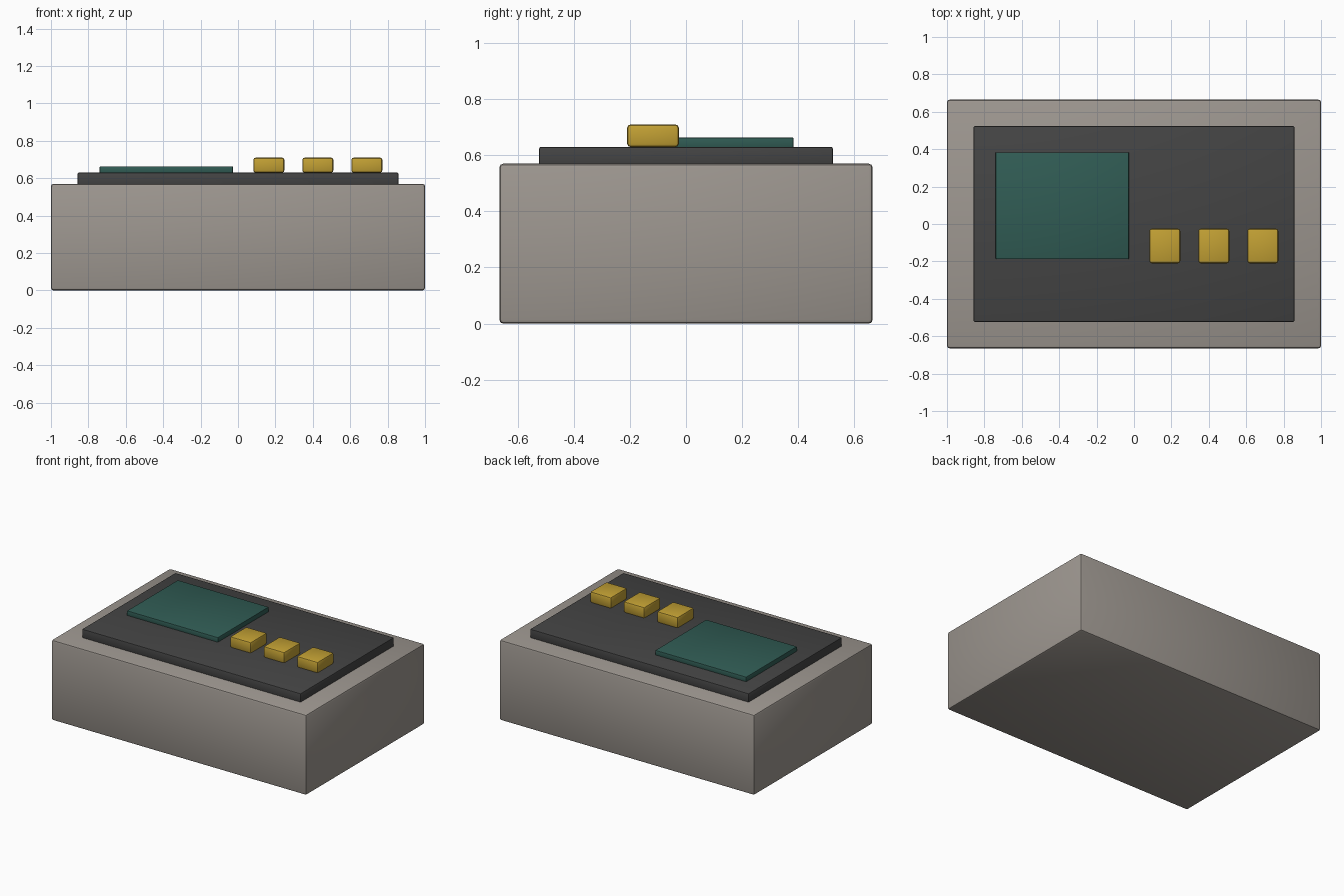
import bpy
from math import radians

cube = bpy.data.objects.get("Cube")
if cube:
    bpy.data.objects.remove(cube, do_unlink=True)


def material(name, rgb):
    m = bpy.data.materials.new(name)
    m.use_nodes = True
    colour = (*rgb, 1.0)
    m.diffuse_color = colour
    m.node_tree.nodes["Principled BSDF"].inputs["Base Color"].default_value = colour
    return m


def box(name, low, high, bevel, mat):
    """Rounded block between two opposite corners."""
    centre = [(a + b) / 2 for a, b in zip(low, high)]
    bpy.ops.mesh.primitive_cube_add(size=1, location=centre)
    ob = bpy.context.object
    ob.name = name
    ob.scale = [b - a for a, b in zip(low, high)]
    bpy.ops.object.transform_apply(location=False, rotation=False, scale=True)
    ob.data.materials.append(mat)
    mod = ob.modifiers.new("rounded_edges", "BEVEL")
    mod.width = bevel
    mod.segments = 2
    bpy.ops.object.modifier_apply(modifier=mod.name)
    bpy.ops.object.shade_smooth_by_angle(angle=radians(30))
    return ob


grey = material("warm_grey", (0.34, 0.31, 0.28))
charcoal = material("charcoal", (0.058, 0.058, 0.058))
teal = material("dark_teal", (0.03, 0.107, 0.089))
yellow = material("mustard_yellow", (0.54, 0.352, 0.034))

# Case and raised face plate
box("case", (-1, -0.665, 0), (1, 0.665, 0.57), 0.014, grey)
box("face_plate", (-0.857, -0.523, 0.56), (0.857, 0.523, 0.63), 0.006, charcoal)

# Display
box("screen", (-0.74, -0.187, 0.625), (-0.027, 0.383, 0.663), 0.004, teal)

# Row of three buttons
for i in range(3):
    x = 0.165 + i * 0.262
    box(f"button_{i + 1}", (x - 0.083, -0.21, 0.629), (x + 0.083, -0.025, 0.71), 0.013, yellow)
